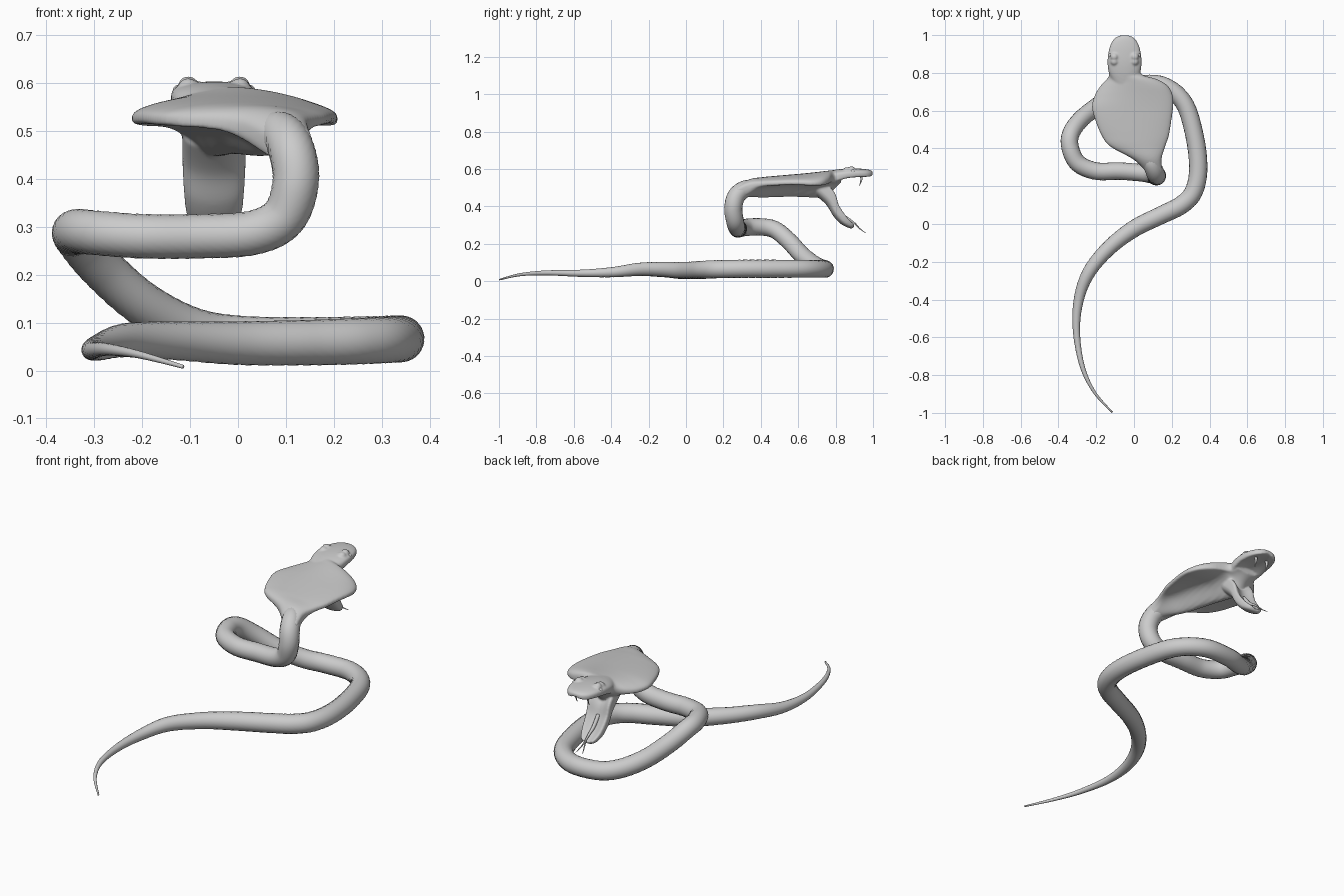
import bpy, bmesh, math
from mathutils import Vector

if "Cube" in bpy.data.objects:
    bpy.data.objects.remove(bpy.data.objects["Cube"])

CX = -0.05  # centre line of the head


def spline(rows, steps):
    """Catmull-Rom interpolation of rows of any length."""
    out = []
    n = len(rows)
    for i in range(n - 1):
        a, b, c, d = rows[max(i - 1, 0)], rows[i], rows[i + 1], rows[min(i + 2, n - 1)]
        for k in range(steps):
            t = k / steps
            out.append([0.5 * (2 * q + (r - p) * t + (2 * p - 5 * q + 4 * r - s) * t * t
                               + (3 * q - p - 3 * r + s) * t ** 3)
                        for p, q, r, s in zip(a, b, c, d)])
    out.append(list(rows[-1]))
    return out


def loft(bm, rings):
    """Skin closed rings and cap both ends."""
    vs = [[bm.verts.new(p) for p in ring] for ring in rings]
    n = len(vs[0])
    faces = [bm.faces.new((a[j], a[(j + 1) % n], b[(j + 1) % n], b[j]))
             for a, b in zip(vs, vs[1:]) for j in range(n)]
    faces += [bm.faces.new(vs[0][::-1]), bm.faces.new(vs[-1])]
    bmesh.ops.recalc_face_normals(bm, faces=faces)


def tube(bm, rows, steps=6, sides=12, bump=0.0):
    """Round tube through (x, y, z, radius) rows, with optional scale relief."""
    pts = spline(rows, steps)
    pos = [Vector(p[:3]) for p in pts]
    side = None
    rings = []
    for i, p in enumerate(pos):
        tan = (pos[min(i + 1, len(pos) - 1)] - pos[max(i - 1, 0)]).normalized()
        ref = side if side else tan.orthogonal()
        side = (ref - tan * ref.dot(tan)).normalized()
        up = tan.cross(side)
        ring = []
        for j in range(sides):
            a = math.tau * j / sides
            r = pts[i][3] * (1 + bump * (1 if (i + j) % 2 else -1))
            ring.append(p + (side * math.cos(a) + up * math.sin(a)) * r)
        rings.append(ring)
    loft(bm, rings)


def finish(bm, name):
    mesh = bpy.data.meshes.new(name)
    bm.to_mesh(mesh)
    bm.free()
    for p in mesh.polygons:
        p.use_smooth = True
    ob = bpy.data.objects.new(name, mesh)
    bpy.context.collection.objects.link(ob)
    return ob


def ball(bm, loc, r):
    res = bmesh.ops.create_uvsphere(bm, u_segments=20, v_segments=12, radius=r)
    bmesh.ops.translate(bm, verts=res["verts"], vec=loc)


def angles(n):
    for k in range(n):
        a = math.tau * k / n
        yield math.cos(a), math.sin(a)


# coiled body, tail tip to neck
bm = bmesh.new()
tube(bm, [
    (-.115, -.997, .008, .004), (-.21, -.89, .034, .008), (-.275, -.75, .044, .013),
    (-.305, -.56, .042, .019), (-.29, -.39, .048, .027), (-.235, -.25, .063, .035),
    (-.13, -.125, .062, .040), (0, -.025, .057, .045), (.14, .045, .058, .047),
    (.25, .10, .061, .048), (.315, .17, .064, .048), (.34, .29, .066, .048),
    (.322, .46, .066, .048), (.265, .64, .066, .047), (.15, .735, .065, .046),
    (0, .735, .068, .046), (-.1, .69, .087, .046), (-.2, .62, .14, .046),
    (-.285, .55, .215, .046), (-.335, .475, .275, .046), (-.337, .40, .29, .046),
    (-.295, .32, .287, .046), (-.2, .28, .28, .046), (-.08, .28, .28, .046),
    (.03, .272, .287, .046), (.095, .262, .32, .047), (.12, .253, .39, .048),
    (.113, .27, .455, .048), (.09, .32, .494, .045), (.05, .39, .50, .035)],
    steps=9, sides=32, bump=.014)
finish(bm, "coiled_body")

# hood, skull and lower jaw, fused together by the remesh
bm = bmesh.new()

# hood rows: y, left x, right x, top z, rim z, belly z, belly centre x
hood = spline([
    (.27, .07, .155, .51, .475, .44, .113), (.34, .0, .145, .545, .51, .45, .08),
    (.41, -.125, .165, .556, .52, .447, .045), (.47, -.172, .185, .562, .523, .448, .02),
    (.55, -.205, .198, .569, .526, .450, -.005), (.62, -.222, .207, .575, .525, .448, -.025),
    (.68, -.208, .205, .581, .522, .446, -.04), (.73, -.178, .18, .587, .525, .448, CX),
    (.765, -.145, .125, .591, .535, .46, CX), (.79, -.13, .045, .593, .55, .49, CX),
    (.83, -.115, .02, .594, .56, .53, CX)], 5)
rings = []
for y, xl, xr, zt, ze, zb, bc in hood:
    ring = []
    for u, s in angles(64):
        x = (xl + xr) / 2 + u * (xr - xl) / 2
        rim = .022 * abs(s) ** .5
        if s >= 0:
            z = ze + rim + (zt - ze - .022) * s ** 1.5
        else:
            belly = math.exp(-((x - bc) / .062) ** 2)
            z = ze - rim * u * u - (ze - zb) * belly * min(1, -s * 2)
        ring.append((x, y, z))
    rings.append(ring)
loft(bm, rings)

# upper head rows: y, half width, top z, bottom z
head = spline([
    (.74, .06, .584, .50), (.80, .083, .596, .523), (.86, .09, .602, .543),
    (.92, .083, .602, .550), (.965, .066, .598, .552), (.99, .042, .592, .556),
    (.999, .015, .584, .565)], 5)
rings = []
for y, w, zt, zb in head:
    ring = []
    mid, h = (zt + zb) / 2, (zt - zb) / 2
    for u, s in angles(40):
        v = s ** .75 if s >= 0 else -1.35 * (-s) ** .5 * (1 - .75 * s * s)
        ring.append((CX + w * u, y, mid + h * v))
    rings.append(ring)
loft(bm, rings)

# lower jaw rows: outer y z, inner y z, half width
jaw = spline([
    (.69, .462, .745, .54, .066), (.75, .408, .80, .48, .066),
    (.79, .345, .822, .41, .063), (.832, .303, .865, .345, .056),
    (.875, .283, .898, .308, .038), (.892, .282, .904, .299, .015)], 6)
rings = []
for oy, oz, iy, iz, w in jaw:
    ring = []
    for u, s in angles(40):
        v = s ** .8 if s >= 0 else -1.5 * (-s) ** .5 * (1 - .85 * s * s)
        f = (1 + v) / 2
        ring.append((CX + w * u, iy + (oy - iy) * f, iz + (oz - iz) * f))
    rings.append(ring)
loft(bm, rings)

# brow ridges
for sx in (-1, 1):
    for y, z in ((.86, .588), (.885, .592)):
        ball(bm, (CX + sx * .054, y, z), .022)
ob = finish(bm, "hooded_head")
rm = ob.modifiers.new("fuse", 'REMESH')
rm.mode = 'VOXEL'
rm.voxel_size = .005
rm.use_smooth_shade = True
sm = ob.modifiers.new("soften", 'SMOOTH')
sm.factor = .5
sm.iterations = 6

# eyes and fangs
for sx, label in ((-1, "left"), (1, "right")):
    bm = bmesh.new()
    ball(bm, (CX + sx * .073, .892, .583), .013)
    finish(bm, label + "_eye")
    bm = bmesh.new()
    x = CX + sx * .035
    tube(bm, [(x, .935, .57, .008), (x, .938, .545, .006), (x, .928, .51, .001)])
    finish(bm, label + "_fang")

# forked tongue
bm = bmesh.new()
tube(bm, [(CX, .80, .40, .010), (CX, .84, .352, .009), (CX, .88, .325, .006),
          (CX, .91, .303, .004)])
for sx in (-1, 1):
    tube(bm, [(CX, .905, .306, .004), (CX + sx * .008, .93, .28, .003),
              (CX + sx * .02, .962, .257, .001)])
finish(bm, "forked_tongue")
